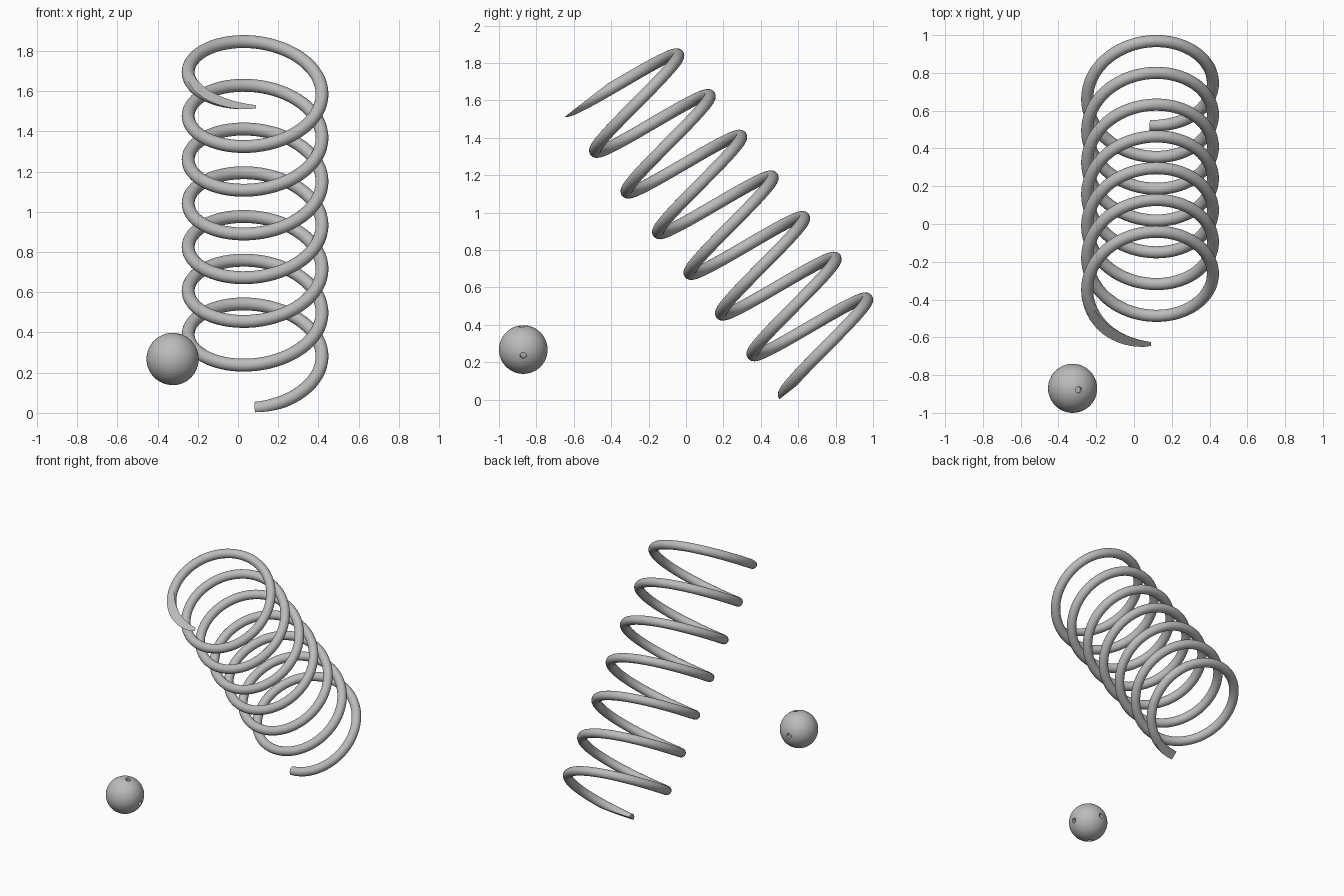
import bpy, bmesh, math
from mathutils import Vector

cube = bpy.data.objects.get("Cube")
if cube:
    bpy.data.objects.remove(cube, do_unlink=True)

grey = bpy.data.materials.new("steel grey")
grey.use_nodes = True
colour = (0.5, 0.5, 0.5, 1)
grey.diffuse_color = colour
grey.node_tree.nodes["Principled BSDF"].inputs["Base Color"].default_value = colour


def add_object(name, bm):
    bmesh.ops.recalc_face_normals(bm, faces=bm.faces)
    mesh = bpy.data.meshes.new(name)
    bm.to_mesh(mesh)
    bm.free()
    mesh.materials.append(grey)
    obj = bpy.data.objects.new(name, mesh)
    bpy.context.collection.objects.link(obj)
    return obj


def smooth(obj):
    bpy.ops.object.select_all(action='DESELECT')
    obj.select_set(True)
    bpy.context.view_layer.objects.active = obj
    bpy.ops.object.shade_smooth_by_angle(angle=math.radians(35))


# Coil spring: a round wire swept along a tilted helix, with ground-flat ends
TURNS, STEPS, SIDES = 7, 64, 20
COIL_R, WIRE_R, PITCH = 0.333, 0.032, 0.275
axis = Vector((0, 0.612, -0.791)).normalized()
across = Vector((1, 0, 0))
up = Vector((0, 0.791, 0.612)).normalized()
top_centre = Vector((0.085, -0.39, 1.749))

bm = bmesh.new()
rings = []
for i in range(TURNS * STEPS + 1):
    turn = i / STEPS
    a = math.tau * turn + math.pi
    radial = up * math.cos(a) + across * math.sin(a)
    tangent = (across * math.cos(a) - up * math.sin(a)) * COIL_R + axis * PITCH / math.tau
    binormal = tangent.normalized().cross(radial)
    centre = top_centre + axis * PITCH * turn + radial * COIL_R
    ring = []
    for j in range(SIDES):
        b = math.tau * j / SIDES
        ring.append(bm.verts.new(centre + (radial * math.cos(b) + binormal * math.sin(b)) * WIRE_R))
    rings.append(ring)
for r0, r1 in zip(rings, rings[1:]):
    for j in range(SIDES):
        k = (j + 1) % SIDES
        bm.faces.new((r0[j], r0[k], r1[k], r1[j]))
bm.faces.new(rings[0])
bm.faces.new(rings[-1])

# Grind both ends flat, square to the coil axis
top_cut = top_centre + axis * 0.029
bottom_cut = top_centre + axis * PITCH * TURNS
for point, normal in ((top_cut, -axis), (bottom_cut, axis)):
    cut = bmesh.ops.bisect_plane(bm, geom=bm.verts[:] + bm.edges[:] + bm.faces[:],
                                 plane_co=point, plane_no=normal, clear_outer=True)
    rim = [e for e in cut["geom_cut"] if isinstance(e, bmesh.types.BMEdge)]
    bmesh.ops.holes_fill(bm, edges=[e for e in rim if e.is_boundary], sides=0)
smooth(add_object("coil_spring", bm))

# Ball with small drilled holes
ball_centre = Vector((-0.325, -0.87, 0.268))
BALL_R, HOLE_R = 0.13, 0.017
bm = bmesh.new()
bmesh.ops.create_uvsphere(bm, u_segments=48, v_segments=24, radius=BALL_R)
bmesh.ops.translate(bm, verts=bm.verts, vec=ball_centre)
ball = add_object("ball", bm)

bm = bmesh.new()
for d in ((0.24, -0.06, 0.97), (-0.2, -0.1, -0.97), (0.97, 0, -0.24), (-0.05, 1, 0)):
    direction = Vector(d).normalized()
    turn_to = direction.to_track_quat('Z', 'Y').to_matrix().to_4x4()
    turn_to.translation = ball_centre + direction * BALL_R
    bmesh.ops.create_cone(bm, cap_ends=True, segments=20, radius1=HOLE_R,
                          radius2=HOLE_R, depth=0.05, matrix=turn_to)
cutter = add_object("hole_cutter", bm)
cutter.hide_render = True

drill = ball.modifiers.new("drill", 'BOOLEAN')
drill.operation = 'DIFFERENCE'
drill.solver = 'EXACT'
drill.object = cutter
bpy.context.view_layer.objects.active = ball
bpy.ops.object.modifier_apply(modifier=drill.name)
bpy.data.objects.remove(cutter, do_unlink=True)
smooth(ball)
